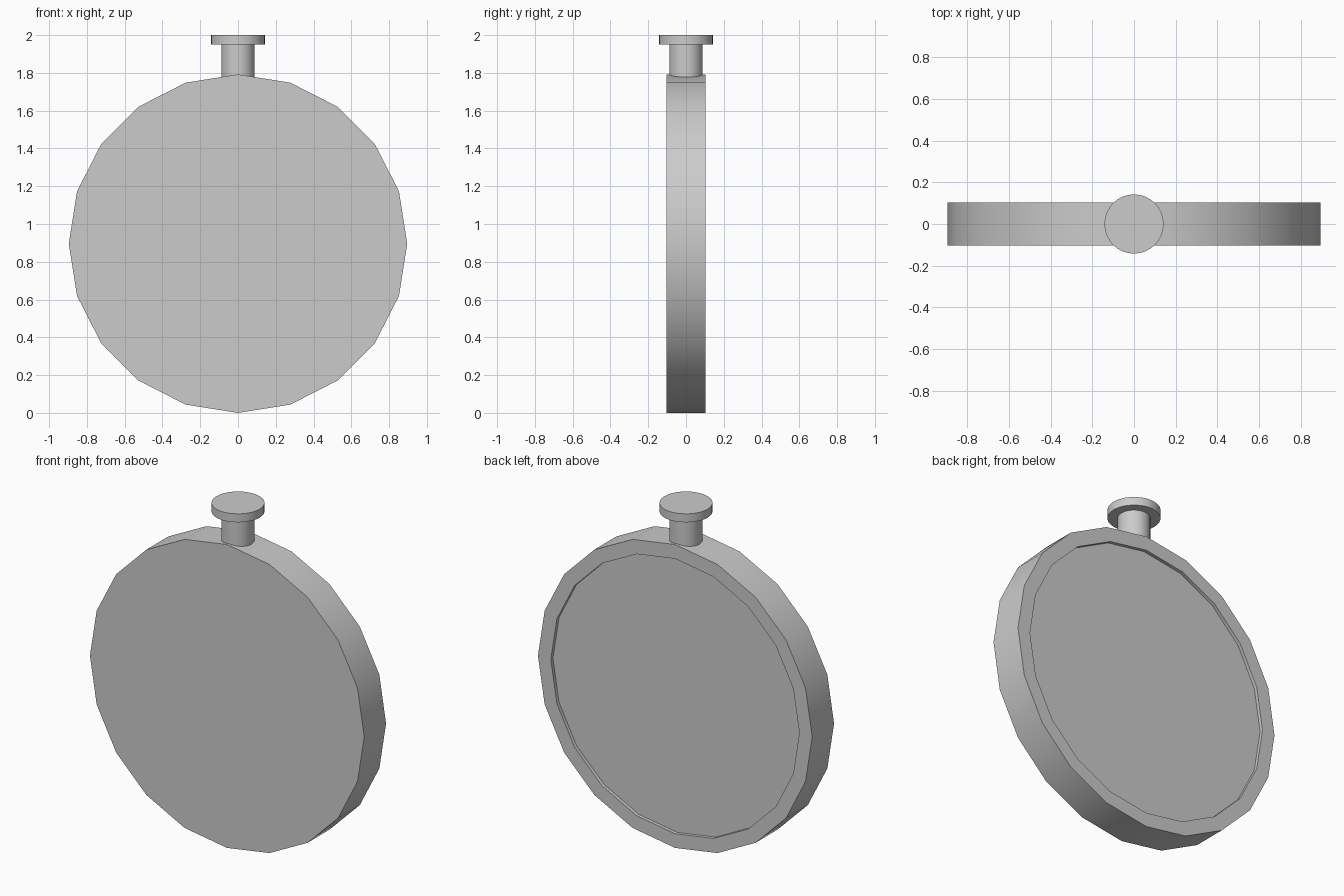
import bpy, bmesh, math
from mathutils import Matrix

if "Cube" in bpy.data.objects:
    bpy.data.objects.remove(bpy.data.objects["Cube"])


def lathe(name, profile, sides, matrix):
    """Spin a (radius, height) profile about its axis and cap both ends."""
    bm = bmesh.new()
    rings = []
    for r, h in profile:
        rings.append([bm.verts.new((r * math.cos(2 * math.pi * i / sides),
                                    r * math.sin(2 * math.pi * i / sides), h))
                      for i in range(sides)])
    for a, b in zip(rings, rings[1:]):
        for i in range(sides):
            j = (i + 1) % sides
            bm.faces.new((a[i], a[j], b[j], b[i]))
    bm.faces.new(rings[0])
    bm.faces.new(rings[-1])
    bmesh.ops.transform(bm, matrix=matrix, verts=bm.verts)
    bmesh.ops.recalc_face_normals(bm, faces=bm.faces)
    mesh = bpy.data.meshes.new(name)
    bm.to_mesh(mesh)
    bm.free()
    obj = bpy.data.objects.new(name, mesh)
    bpy.context.collection.objects.link(obj)
    bpy.ops.object.select_all(action='DESELECT')
    obj.select_set(True)
    bpy.context.view_layer.objects.active = obj
    bpy.ops.object.shade_smooth_by_angle(angle=math.radians(30))
    return obj


R, HALF = 0.896, 0.102

# Disc-shaped case: flat front, shallow recess in the back (+y)
facing_back = Matrix.Translation((0, 0, R)) @ Matrix.Rotation(-math.pi / 2, 4, 'X')
lathe("case", [(R, -HALF), (R, HALF), (0.812, HALF), (0.812, HALF - 0.02)],
      20, facing_back)

# Stem and flat button on top
lathe("stem", [(0.088, 1.74), (0.088, 1.96)], 32, Matrix())
lathe("button", [(0.142, 1.95), (0.142, 2.0)], 32, Matrix())
